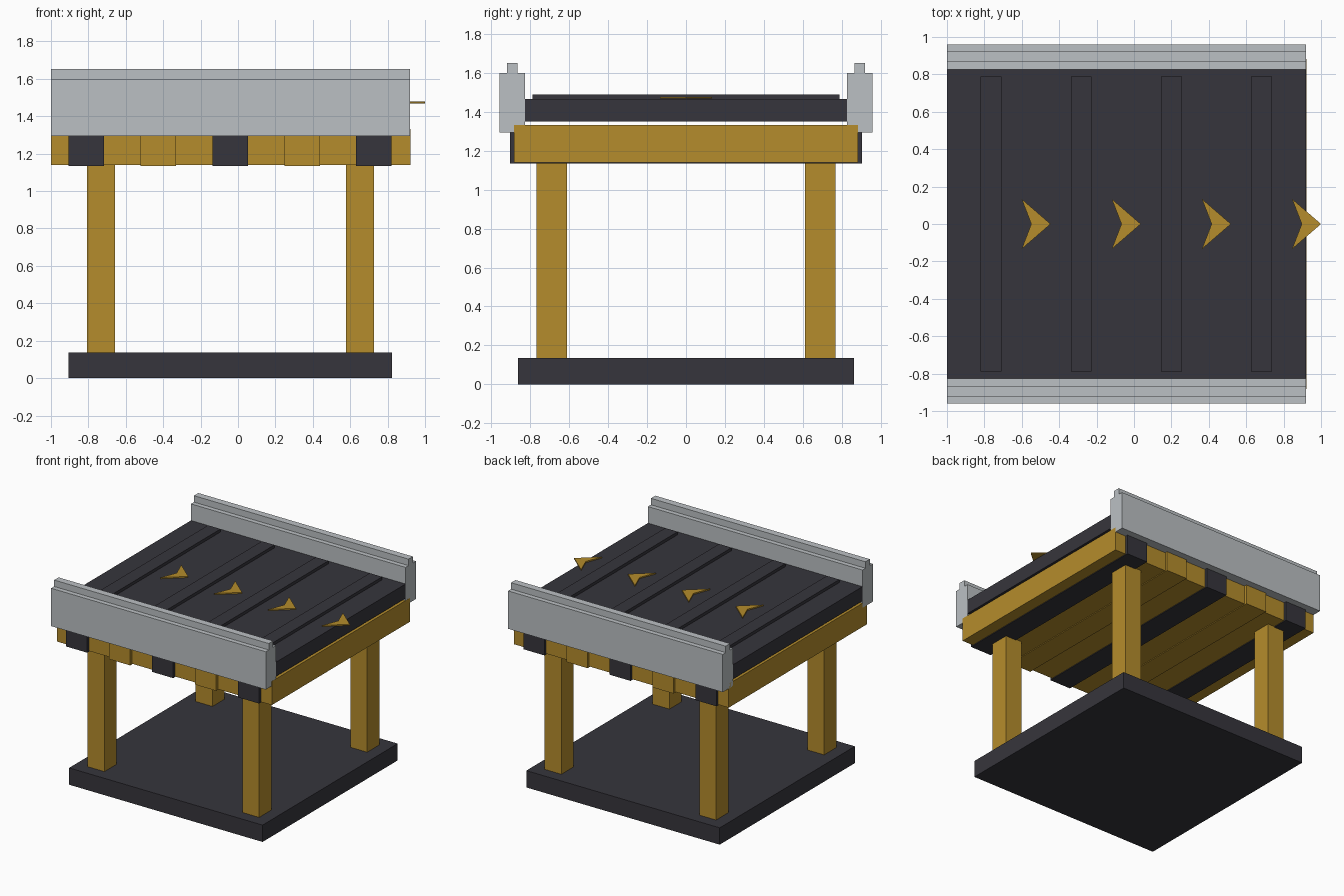
import bpy
import bmesh

cube = bpy.data.objects.get("Cube")
if cube:
    bpy.data.objects.remove(cube, do_unlink=True)


def material(name, rgb):
    mat = bpy.data.materials.new(name)
    mat.use_nodes = True
    mat.diffuse_color = (*rgb, 1)
    mat.node_tree.nodes["Principled BSDF"].inputs["Base Color"].default_value = (*rgb, 1)
    return mat


YELLOW = material("ochre yellow", (0.46, 0.265, 0.025))
DARK = material("charcoal", (0.037, 0.036, 0.045))
GREY = material("light grey", (0.50, 0.53, 0.55))


def prism(name, outline, depth, mat, faces=None):
    """Extrude a flat outline, made of one or more faces, along a vector."""
    bm = bmesh.new()
    verts = [bm.verts.new(p) for p in outline]
    for ids in faces or [range(len(verts))]:
        bm.faces.new([verts[i] for i in ids])
    new = bmesh.ops.extrude_face_region(bm, geom=bm.faces[:], use_keep_orig=True)["geom"]
    bmesh.ops.translate(bm, vec=depth, verts=[v for v in new if isinstance(v, bmesh.types.BMVert)])
    bmesh.ops.recalc_face_normals(bm, faces=bm.faces[:])
    mesh = bpy.data.meshes.new(name)
    bm.to_mesh(mesh)
    bm.free()
    mesh.materials.append(mat)
    obj = bpy.data.objects.new(name, mesh)
    bpy.context.collection.objects.link(obj)
    return obj


def box(name, x, y, z, mat):
    corners = [(x[0], y[0], z[0]), (x[1], y[0], z[0]), (x[1], y[1], z[0]), (x[0], y[1], z[0])]
    return prism(name, corners, (0, 0, z[1] - z[0]), mat)


# Floor plate
box("base_plate", (-0.906, 0.824), (-0.863, 0.863), (0, 0.136), DARK)

# Four square legs
for end, x in (("right", -0.807), ("left", 0.577)):
    for side, y in (("front", -0.768), ("back", 0.612)):
        box(f"{side}_{end}_leg", (x, x + 0.15), (y, y + 0.156), (0.136, 1.15), YELLOW)

# Table frame with cross beams of alternating colour
box("table_frame", (-1, 0.921), (-0.883, 0.883), (1.14, 1.332), YELLOW)
for i in range(5):
    x = -0.906 + i * 0.3845
    box(f"cross_beam_{i + 1}", (x, x + 0.19), (-0.904, 0.904), (1.134, 1.325),
        YELLOW if i % 2 else DARK)

# Belt with raised slats and direction arrows
box("belt", (-1, 0.92), (-0.828, 0.828), (1.35, 1.466), DARK)
for i in range(4):
    shift = i * 0.482
    box(f"belt_slat_{i + 1}", (-0.82 + shift, -0.708 + shift), (-0.788, 0.788), (1.46, 1.49), DARK)
    tip = -0.446 + shift
    arrow = [(tip, 0), (tip - 0.155, 0.134), (tip - 0.103, 0), (tip - 0.155, -0.134)]
    prism(f"arrow_{i + 1}", [(x, y, 1.468) for x, y in arrow], (0, 0, 0.01), YELLOW,
          [(0, 1, 2), (0, 2, 3)])

# Side rails with a narrow ridge on top
half_profile = [(0.066, 1.294), (0.066, 1.6), (0.028, 1.6), (0.028, 1.652)]
profile = half_profile + [(-y, z) for y, z in reversed(half_profile)]
for side, centre in (("front", -0.893), ("back", 0.893)):
    prism(f"{side}_rail", [(-1, centre + y, z) for y, z in profile], (1.92, 0, 0), GREY)
